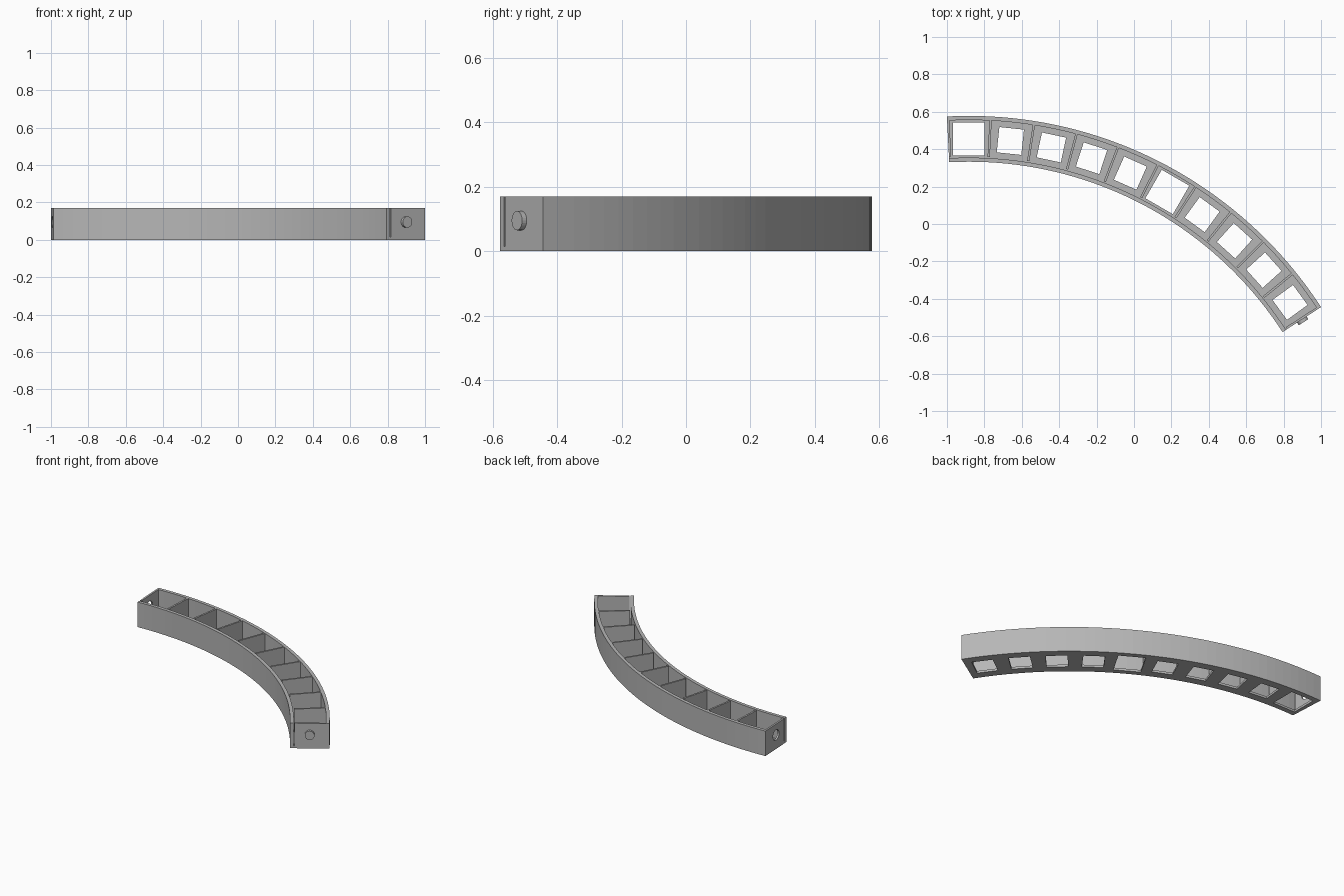
import bpy, bmesh, math
from mathutils import Matrix, Vector

if "Cube" in bpy.data.objects:
    bpy.data.objects.remove(bpy.data.objects["Cube"])

# Dimensions
CENTRE = Vector((-0.883, -1.667, 0))
START, END, CELLS = 93, 33, 10
STEP = (START - END) / CELLS
R_IN, R_OUT, WALL, GAP = 2.0, 2.245, 0.022, 0.007
HEIGHT, FLOOR, THIN = 0.17, 0.015, 0.012
R_MID = (R_IN + R_OUT) / 2
PEG_Z = 0.095

grey = bpy.data.materials.new("plain grey")
grey.use_nodes = True
colour = (0.47, 0.47, 0.47, 1)
grey.diffuse_color = colour
grey.node_tree.nodes["Principled BSDF"].inputs["Base Color"].default_value = colour


def plate(name, outline, depth, matrix, holes=()):
    """Fill a flat outline with holes, then extrude it along local z."""
    bm = bmesh.new()
    edges = []
    for loop in (outline, *holes):
        verts = [bm.verts.new((x, y, 0)) for x, y in loop]
        edges += [bm.edges.new((verts[i - 1], v)) for i, v in enumerate(verts)]
    bmesh.ops.triangle_fill(bm, edges=edges, use_beauty=True)
    extruded = bmesh.ops.extrude_face_region(bm, geom=bm.faces[:])
    top = [g for g in extruded["geom"] if isinstance(g, bmesh.types.BMVert)]
    bmesh.ops.translate(bm, verts=top, vec=(0, 0, depth))
    bmesh.ops.dissolve_limit(bm, angle_limit=0.001, verts=bm.verts[:], edges=bm.edges[:])
    bmesh.ops.transform(bm, matrix=matrix, verts=bm.verts[:])
    bmesh.ops.recalc_face_normals(bm, faces=bm.faces[:])
    mesh = bpy.data.meshes.new(name)
    bm.to_mesh(mesh)
    bm.free()
    mesh.materials.append(grey)
    obj = bpy.data.objects.new(name, mesh)
    bpy.context.collection.objects.link(obj)
    return obj


def polar(r, degrees):
    a = math.radians(degrees)
    return r * math.cos(a), r * math.sin(a)


def band(r0, r1, segments=40):
    """Outline of the curved strip between two radii."""
    angles = [START + (END - START) * i / segments for i in range(segments + 1)]
    return [polar(r0, a) for a in angles] + [polar(r1, a) for a in reversed(angles)]


def rect(x0, x1, y0, y1):
    return [(x0, y0), (x1, y0), (x1, y1), (x0, y1)]


def circle(x, y, r, n=24):
    return [(x + r * math.cos(math.tau * i / n), y + r * math.sin(math.tau * i / n))
            for i in range(n)]


def upright(degrees, offset):
    """Local x is radial, y is up, z runs along the arc towards its end."""
    c, s = polar(1, degrees)
    frame = Matrix(((c, 0, s), (s, 0, -c), (0, 1, 0))).to_4x4()
    return Matrix.Translation(CENTRE) @ frame @ Matrix.Translation((0, 0, offset))


flat = Matrix.Translation(CENTRE)

# Curved side walls
plate("inner_wall", band(R_IN, R_IN + WALL), HEIGHT, flat)
plate("outer_wall", band(R_OUT - WALL, R_OUT), HEIGHT, flat)

# Floor with one square opening per cell, the first and sixth larger
openings = []
for i in range(CELLS):
    along, across = (0.085, 0.088) if i in (0, 5) else (0.066, 0.068)
    turn = Matrix.Rotation(math.radians(START - STEP * (i + 0.5)), 3, "Z")
    corners = rect(R_MID - across, R_MID + across, -along, along)
    openings.append([(turn @ Vector((x, y, 0))).to_2d()[:] for x, y in corners])
plate("floor", band(R_IN + WALL, R_OUT - WALL), FLOOR, flat, openings)

# Thin partitions and the two end plates, with a slit beside the inner wall
panel = rect(R_IN + WALL + GAP, R_OUT - WALL, FLOOR, HEIGHT)
for i in range(1, CELLS):
    plate(f"partition_{i}", panel, THIN, upright(START - STEP * i, -THIN / 2))
plate("socket_end_plate", panel, THIN, upright(START, 0), [circle(R_MID, PEG_Z, 0.035)])
plate("peg_end_plate", panel, THIN, upright(END, -THIN))

# Round joining peg
plate("joining_peg", circle(R_MID, PEG_Z, 0.03), 0.017, upright(END, 0))
